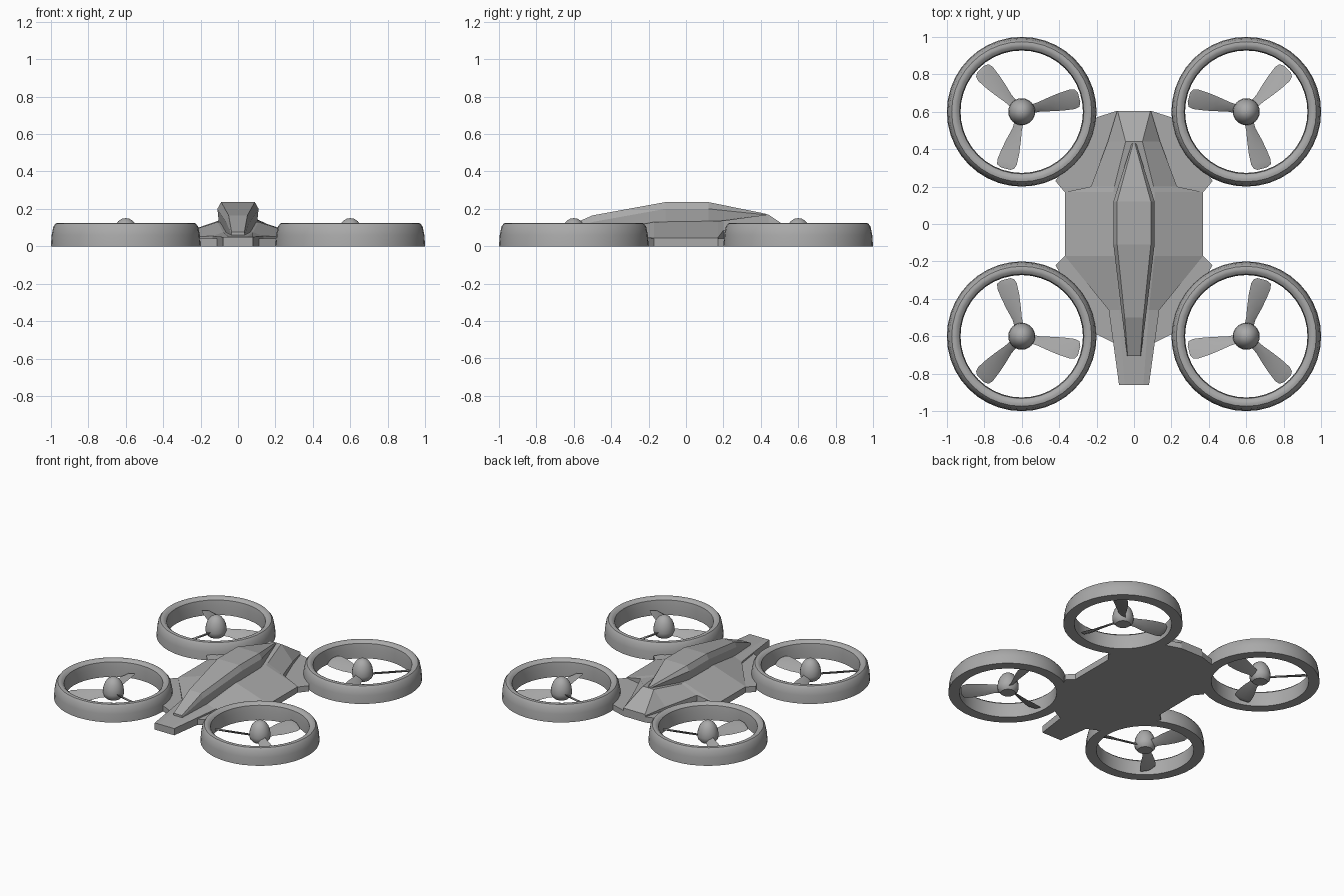
import bpy, bmesh
from math import sin, cos, pi, radians
from mathutils import Matrix, Vector

cube = bpy.data.objects.get("Cube")
if cube:
    bpy.data.objects.remove(cube)

grey = bpy.data.materials.new("mid grey")
grey.use_nodes = True
grey.diffuse_color = (0.4, 0.4, 0.4, 1)
grey.node_tree.nodes["Principled BSDF"].inputs["Base Color"].default_value = (0.4, 0.4, 0.4, 1)


def finish(name, bm, smooth=False):
    bmesh.ops.recalc_face_normals(bm, faces=bm.faces)
    mesh = bpy.data.meshes.new(name)
    bm.to_mesh(mesh)
    bm.free()
    mesh.materials.append(grey)
    ob = bpy.data.objects.new(name, mesh)
    bpy.context.collection.objects.link(ob)
    if smooth:
        bpy.ops.object.select_all(action='DESELECT')
        ob.select_set(True)
        bpy.context.view_layer.objects.active = ob
        bpy.ops.object.shade_smooth_by_angle(angle=radians(35))
    return ob


def bridge(bm, loops, caps=True):
    """Skin a list of equal closed loops of points."""
    rows = [[bm.verts.new(p) for p in loop] for loop in loops]
    n = len(rows[0])
    for a, b in zip(rows, rows[1:]):
        for i in range(n):
            j = (i + 1) % n
            bm.faces.new((a[i], a[j], b[j], b[i]))
    if caps:
        bm.faces.new(rows[0])
        bm.faces.new(rows[-1])


def mirrored_loft(name, stations):
    """Each station is y followed by the right half of its section, bottom to top."""
    bm = bmesh.new()
    loops = []
    for y, half in stations:
        loops.append([(x, y, z) for x, z in half] + [(-x, y, z) for x, z in reversed(half)])
    bridge(bm, loops)
    return finish(name, bm)


def lathe(bm, profile, centre, sides, closed):
    cx, cy = centre
    loops = [[(cx + r * cos(2 * pi * i / sides), cy + r * sin(2 * pi * i / sides), z)
              for i in range(sides)] for r, z in profile]
    if closed:
        loops.append(loops[0])
    bridge(bm, loops, caps=not closed)
    bmesh.ops.remove_doubles(bm, verts=bm.verts, dist=0.0005)


# Flat base plate with arms reaching to the ducts
outline = [(0.08, -0.65), (0.2, -0.59), (0.42, -0.22), (0.37, -0.17),
           (0.37, 0.17), (0.42, 0.23), (0.2, 0.57), (0.09, 0.605)]
outline += [(-x, y) for x, y in reversed(outline)]
bm = bmesh.new()
bridge(bm, [[(x, y, z) for x, y in outline] for z in (0, 0.042)])
finish("base_plate", bm)

# Faceted hull with a blunt nose and a raised tail
mirrored_loft("hull", [
    (-0.86, [(0.08, 0), (0.08, 0.05), (0.05, 0.05)]),
    (-0.46, [(0.135, 0), (0.135, 0.055), (0.08, 0.075)]),
    (-0.17, [(0.37, 0), (0.37, 0.045), (0.11, 0.13)]),
    (0.17, [(0.37, 0), (0.37, 0.045), (0.11, 0.135)]),
    (0.2, [(0.23, 0), (0.23, 0.085), (0.105, 0.137)]),
    (0.44, [(0.14, 0), (0.14, 0.065), (0.045, 0.17)]),
    (0.605, [(0.09, 0), (0.09, 0.05), (0.088, 0.06)]),
])

# Tapered canopy with bevelled shoulders
mirrored_loft("canopy", [
    (-0.705, [(0.035, 0.04), (0.036, 0.065), (0.034, 0.075)]),
    (-0.5, [(0.06, 0.05), (0.063, 0.13), (0.05, 0.165)]),
    (-0.11, [(0.1, 0.1), (0.11, 0.2), (0.09, 0.236)]),
    (0.12, [(0.1, 0.1), (0.11, 0.2), (0.09, 0.236)]),
    (0.43, [(0.012, 0.14), (0.012, 0.168), (0.005, 0.173)]),
])

# Duct, hub and blades at each corner, mirrored from corner to corner
ring_profile = [(0.4, 0), (0.396, 0.06), (0.387, 0.105), (0.374, 0.122), (0.36, 0.125),
                (0.346, 0.121), (0.332, 0.108), (0.327, 0.07), (0.327, 0)]
hub_profile = [(0.05, 0), (0.068, 0.02), (0.072, 0.045), (0.068, 0.08), (0.056, 0.112),
               (0.039, 0.135), (0.02, 0.147), (0.002, 0.15)]
# Blade stations: radius, trailing edge, leading edge, pitch in degrees
blade = [(0.03, -0.022, 0.022, 40), (0.1, -0.025, 0.027, 38), (0.16, -0.04, 0.037, 33),
         (0.22, -0.052, 0.045, 28), (0.28, -0.06, 0.048, 24),
         (0.305, -0.054, 0.04, 23), (0.316, -0.03, 0.022, 22)]

for sx, side in ((1, "left"), (-1, "right")):
    for sy, end in ((-1, "front"), (1, "back")):
        centre = (0.6 * sx, 0.6 * sy)
        tag = end + "_" + side
        bm = bmesh.new()
        lathe(bm, ring_profile, centre, 40, True)
        finish("duct_" + tag, bm, True)

        bm = bmesh.new()
        lathe(bm, hub_profile, centre, 24, False)
        finish("hub_" + tag, bm, True)

        bm = bmesh.new()
        for turn in (75, 195, 315):
            spin = Matrix.Rotation(radians(turn), 3, 'Z')
            loops = []
            for r, back, front, pitch in blade:
                section = [(back, 0), ((back + front) / 2, -0.007), (front, 0),
                           ((back + front) / 2, 0.007)]
                c, s = cos(radians(pitch)), sin(radians(pitch))
                loop = []
                for w, t in section:
                    p = spin @ Vector((r, w - t * s, 0.034 + w * s / c * 0.9 + t * c))
                    loop.append((centre[0] + sx * p.x, centre[1] - sy * p.y, max(p.z, 0.002)))
                loops.append(loop)
            bridge(bm, loops)
        finish("blades_" + tag, bm, True)
